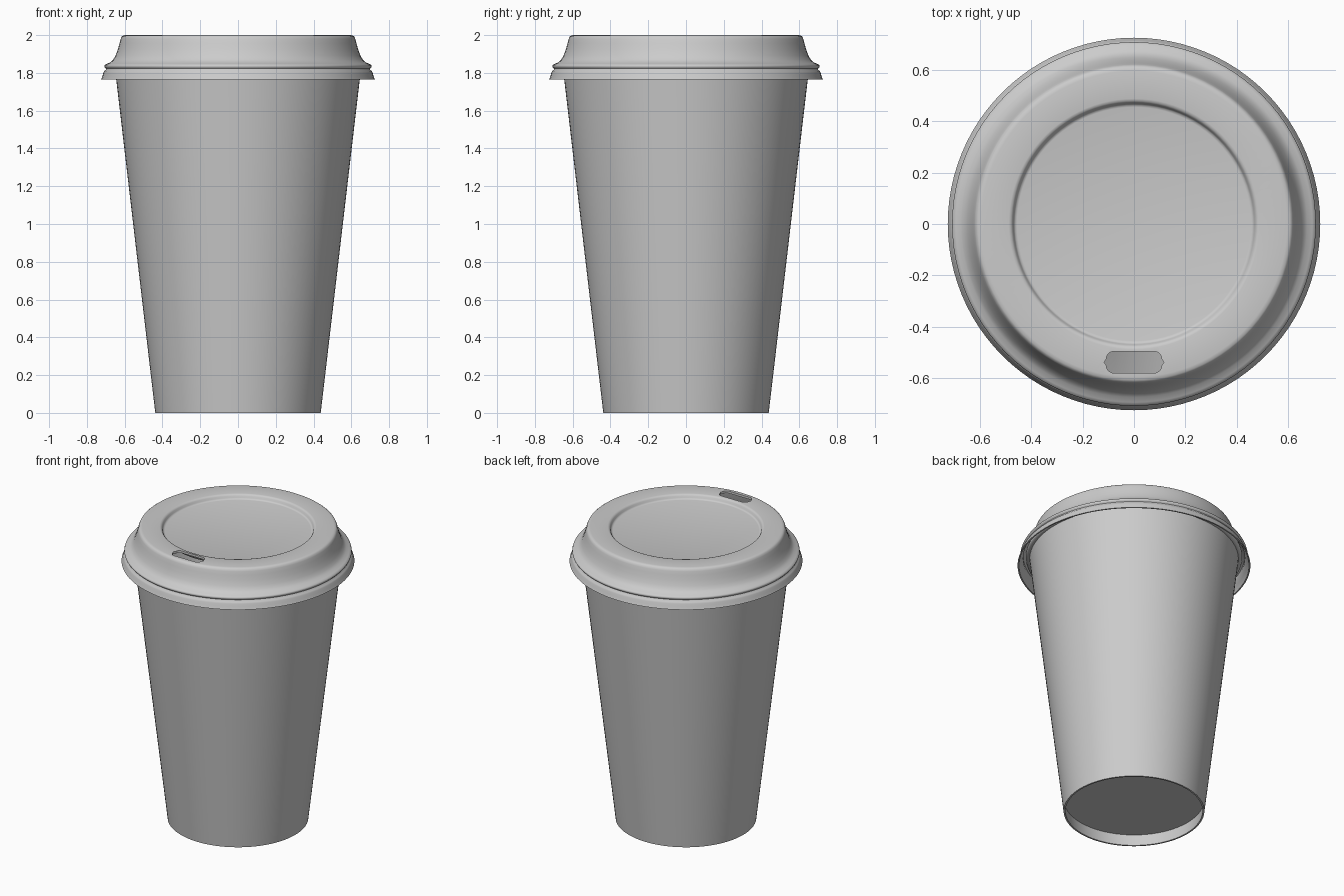
import bpy, bmesh, math

if "Cube" in bpy.data.objects:
    bpy.data.objects.remove(bpy.data.objects["Cube"])

SEG = 96


def lathe(name, profile):
    """Revolve an (r, z) profile, starting and ending on the axis, into a closed skin."""
    bm = bmesh.new()
    rings = []
    for r, z in profile:
        if r == 0:
            rings.append([bm.verts.new((0, 0, z))])
        else:
            rings.append([bm.verts.new((r * math.cos(2 * math.pi * i / SEG),
                                        r * math.sin(2 * math.pi * i / SEG), z))
                          for i in range(SEG)])
    for a, b in zip(rings, rings[1:]):
        for i in range(SEG):
            j = (i + 1) % SEG
            if len(a) == 1:
                bm.faces.new((a[0], b[i], b[j]))
            elif len(b) == 1:
                bm.faces.new((a[i], b[0], a[j]))
            else:
                bm.faces.new((a[i], b[i], b[j], a[j]))
    bmesh.ops.recalc_face_normals(bm, faces=bm.faces)
    return finish(name, bm)


def finish(name, bm):
    mesh = bpy.data.meshes.new(name)
    bm.to_mesh(mesh)
    bm.free()
    ob = bpy.data.objects.new(name, mesh)
    bpy.context.collection.objects.link(ob)
    return ob


def activate(ob):
    bpy.ops.object.select_all(action='DESELECT')
    ob.select_set(True)
    bpy.context.view_layer.objects.active = ob


# Cup: recessed floor, tapered wall, rolled rim, open inside
rim = [(0.658 + 0.016 * math.cos(a), 1.826 + 0.016 * math.sin(a))
       for a in (math.radians(d) for d in range(-90, 181, 30))]
cup = lathe("cup", [(0, 0.08), (0.436, 0.08), (0.427, 0), (0.438, 0), (0.65, 1.81)]
            + rim + [(0.638, 1.81), (0.437, 0.095), (0, 0.095)])

# Lid: sunken centre, raised drinking rim, concave shoulder, bead and flared skirt
outer = [(0, 1.97), (0.455, 1.97), (0.463, 1.972), (0.468, 1.979), (0.472, 1.99),
         (0.479, 1.998), (0.488, 2.0), (0.596, 2.0), (0.608, 1.998), (0.616, 1.992),
         (0.621, 1.98), (0.627, 1.957), (0.636, 1.925), (0.648, 1.892), (0.66, 1.871),
         (0.674, 1.857), (0.694, 1.848), (0.705, 1.842), (0.708, 1.835), (0.705, 1.828),
         (0.699, 1.822), (0.7, 1.816), (0.708, 1.81), (0.713, 1.8), (0.717, 1.785),
         (0.725, 1.765)]
inner = [(0.716, 1.765), (0.705, 1.797), (0.69, 1.815), (0.69, 1.835), (0.668, 1.848),
         (0.648, 1.87), (0.626, 1.92), (0.609, 1.984), (0.48, 1.985), (0.46, 1.955),
         (0, 1.955)]
lid = lathe("lid", outer + inner)

# Sip hole cutter: rounded slot with bowed ends
hx, hy, cr, bow = 0.108, 0.042, 0.03, 0.008
outline = []
for sx, sy, start in ((1, 1, 0), (-1, 1, 90), (-1, -1, 180), (1, -1, 270)):
    for d in range(0, 91, 15):
        a = math.radians(start + d)
        outline.append((sx * (hx - cr) + cr * math.cos(a), sy * (hy - cr) + cr * math.sin(a)))
    if sy == 1 and sx == -1:
        outline.append((-hx - bow, 0))
outline.append((hx + bow, 0))
bm = bmesh.new()
face = bm.faces.new([bm.verts.new((x, y - 0.538, 1.9)) for x, y in outline])
top = bmesh.ops.extrude_face_region(bm, geom=[face])
bmesh.ops.translate(bm, vec=(0, 0, 0.2),
                    verts=[v for v in top["geom"] if isinstance(v, bmesh.types.BMVert)])
bmesh.ops.recalc_face_normals(bm, faces=bm.faces)
cutter = finish("sip_hole_cutter", bm)
cutter.hide_render = True

cut = lid.modifiers.new("sip_hole", 'BOOLEAN')
cut.operation = 'DIFFERENCE'
cut.solver = 'EXACT'
cut.object = cutter
activate(lid)
bpy.ops.object.modifier_apply(modifier=cut.name)
bpy.data.objects.remove(cutter)

for ob in (cup, lid):
    activate(ob)
    bpy.ops.object.shade_smooth_by_angle(angle=math.radians(50))
